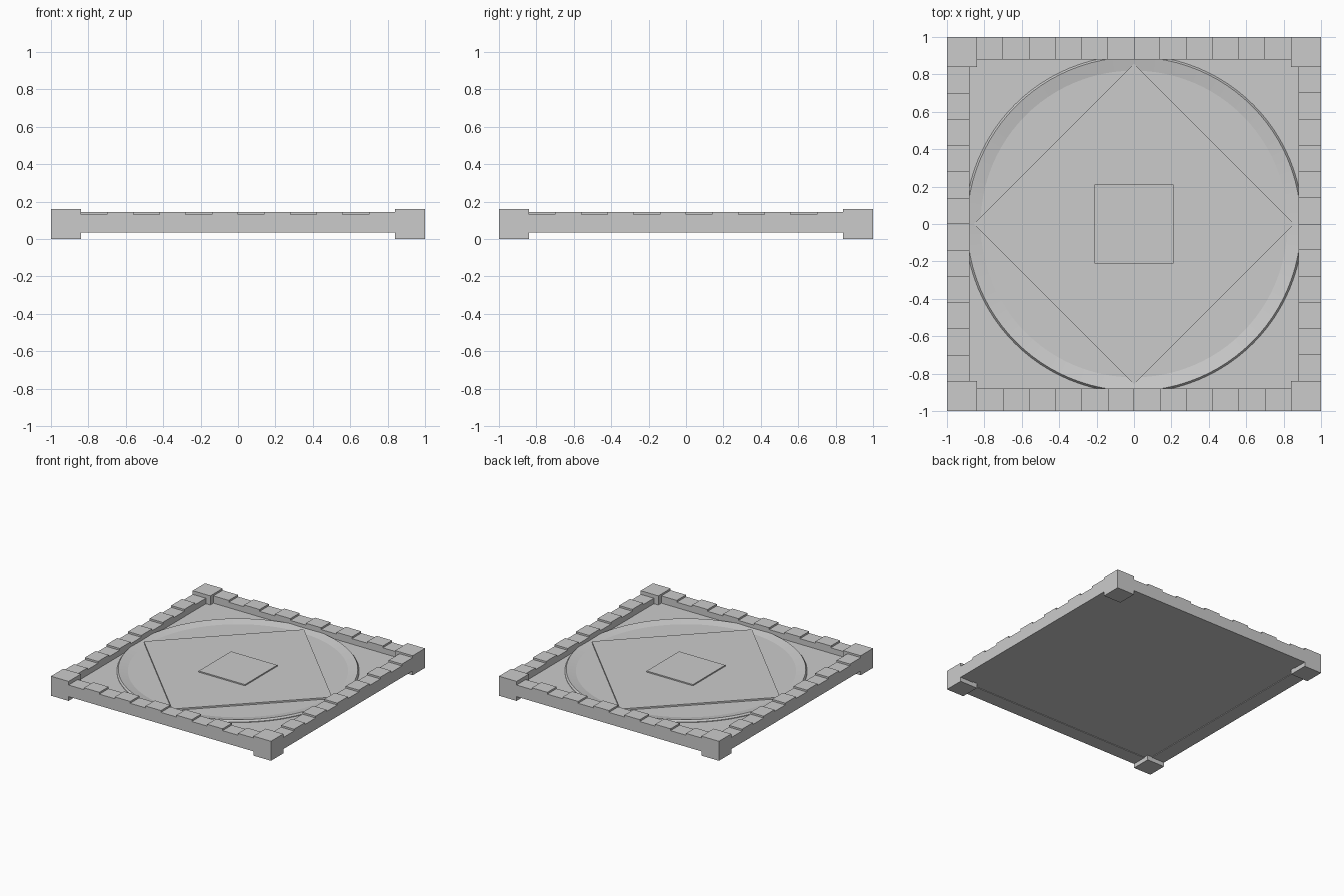
import bpy, bmesh
from math import pi, sin, cos
from mathutils import Matrix

if "Cube" in bpy.data.objects:
    bpy.data.objects.remove(bpy.data.objects["Cube"])

def make_object(name, bm):
    bmesh.ops.recalc_face_normals(bm, faces=bm.faces)
    mesh = bpy.data.meshes.new(name)
    bm.to_mesh(mesh)
    bm.free()
    obj = bpy.data.objects.new(name, mesh)
    bpy.context.collection.objects.link(obj)
    return obj

def box(name, x, y, sx, sy, z0, z1, turn=0):
    bm = bmesh.new()
    bmesh.ops.create_cube(bm, size=1)
    bmesh.ops.scale(bm, vec=(sx, sy, z1 - z0), verts=bm.verts)
    bmesh.ops.rotate(bm, matrix=Matrix.Rotation(turn, 3, 'Z'), verts=bm.verts)
    bmesh.ops.translate(bm, vec=(x, y, (z0 + z1) / 2), verts=bm.verts)
    return make_object(name, bm)

# Floor slab
box("floor_slab", 0, 0, 1.9, 1.9, 0.04, 0.085)

# Corner posts, which also serve as feet
for i, (sx, sy) in enumerate([(-1, -1), (1, -1), (1, 1), (-1, 1)]):
    box(f"corner_post_{i + 1}", sx * 0.92, sy * 0.92, 0.16, 0.16, 0, 0.16)

# Notched rails: one stepped profile turned around the four sides
CELL, LOW, HIGH = 0.14, 0.13, 0.145
outline = [(0.85, 0.035), (-0.85, 0.035), (-0.85, LOW)]
for k in range(6):
    x = -0.84 + 2 * k * CELL
    outline += [(x + CELL, LOW), (x + CELL, HIGH), (x + 2 * CELL, HIGH)]
    if k < 5:
        outline.append((x + 2 * CELL, LOW))
outline[-1] = (0.85, HIGH)
for i, side in enumerate(["front", "right", "back", "left"]):
    bm = bmesh.new()
    face = bm.faces.new([bm.verts.new((x, -1, z)) for x, z in outline])
    ext = bmesh.ops.extrude_face_region(bm, geom=[face])
    moved = [v for v in ext["geom"] if isinstance(v, bmesh.types.BMVert)]
    bmesh.ops.translate(bm, vec=(0, 0.12, 0), verts=moved)
    if face.is_valid and len(face.link_loops if hasattr(face, "link_loops") else face.loops) and \
            all(len(e.link_faces) == 1 for e in face.edges):
        bm.faces.remove(face)
    bmesh.ops.rotate(bm, matrix=Matrix.Rotation(i * pi / 2, 3, 'Z'), verts=bm.verts)
    make_object(f"{side}_rail", bm)

# Shallow round dish with a raised lip
SEG = 96
bm = bmesh.new()
rings = []
for r, z in [(0.902, 0.08), (0.902, 0.09), (0.892, 0.104), (0.82, 0.09)]:
    rings.append([bm.verts.new((r * cos(2 * pi * s / SEG), r * sin(2 * pi * s / SEG), z))
                  for s in range(SEG)])
for a, b in zip(rings, rings[1:]):
    for s in range(SEG):
        t = (s + 1) % SEG
        bm.faces.new((a[s], a[t], b[t], b[s]))
bm.faces.new(rings[-1])
bm.faces.new(rings[0][::-1])
make_object("round_dish", bm)

# Diamond plate and central tile
box("diamond_plate", 0, 0, 1.21, 1.21, 0.08, 0.103, pi / 4)
box("centre_tile", 0, 0, 0.42, 0.42, 0.09, 0.113)
